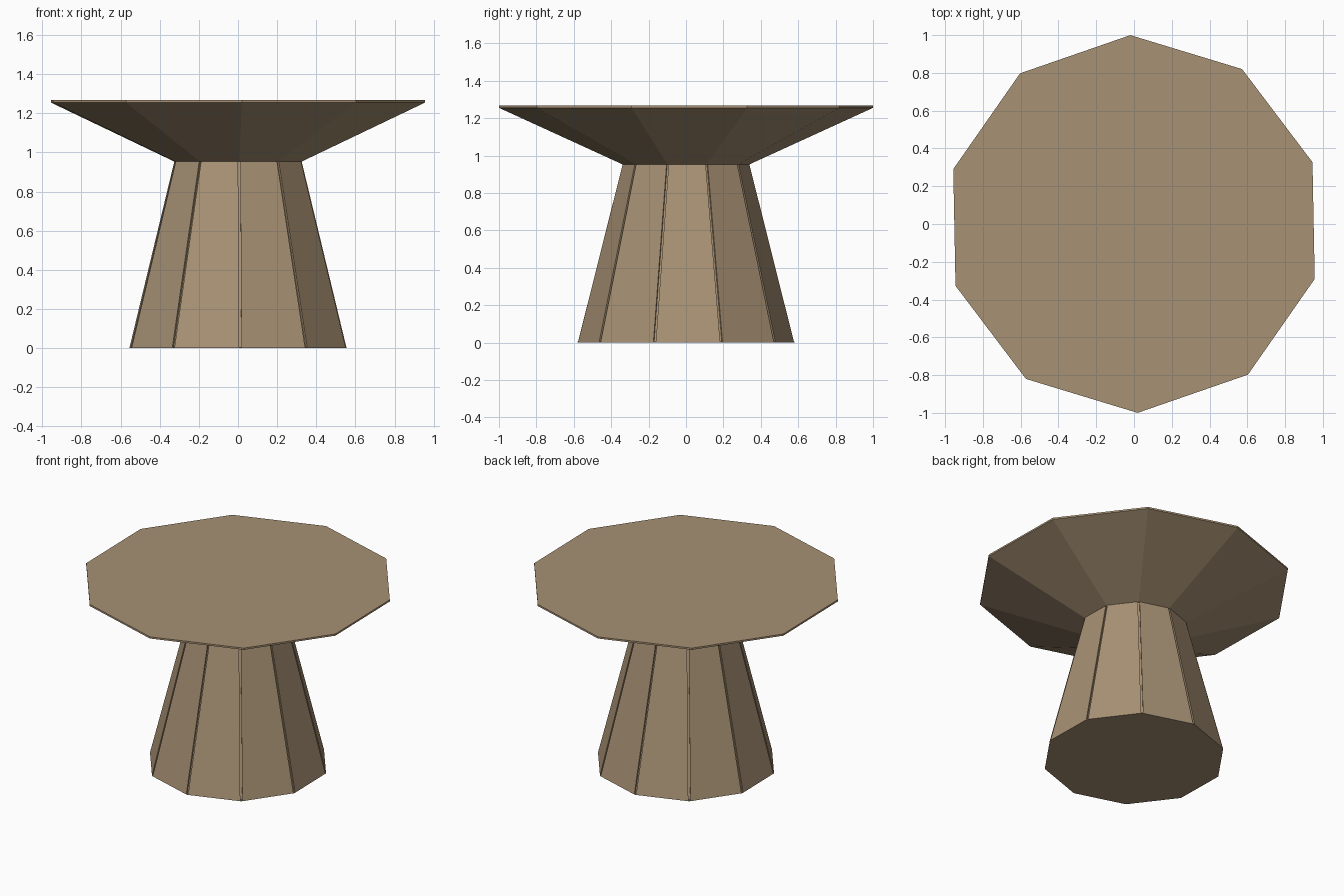
import bpy, bmesh, math
from mathutils import Vector

SIDES = 10
TURN = math.radians(91.1)

cube = bpy.data.objects.get("Cube")
if cube:
    bpy.data.objects.remove(cube, do_unlink=True)

wood = bpy.data.materials.new("tan_wood")
wood.use_nodes = True
COLOUR = (0.39, 0.285, 0.175, 1)
wood.diffuse_color = COLOUR
wood.node_tree.nodes["Principled BSDF"].inputs["Base Color"].default_value = COLOUR


def corner(i, r):
    a = TURN + math.tau * i / SIDES
    return Vector((r * math.cos(a), r * math.sin(a)))


def ring(r, gap=0, depth=0):
    """Decagon outline, optionally with a narrow groove cut at every corner."""
    pts = []
    for i in range(SIDES):
        c = corner(i, r)
        if not gap:
            pts.append(c)
            continue
        before = c + (corner(i - 1, r) - c).normalized() * gap
        after = c + (corner(i + 1, r) - c).normalized() * gap
        inward = -c.normalized() * depth
        pts += [before, before + inward, after + inward, after]
        # Seam down the middle of each panel
        pts.append((c + corner(i + 1, r)) / 2)
    return pts


def loft(name, levels):
    """Closed solid through a stack of (outline, height) levels."""
    bm = bmesh.new()
    rings = [[bm.verts.new((p.x, p.y, z)) for p in pts] for pts, z in levels]
    for lo, hi in zip(rings, rings[1:]):
        n = len(lo)
        for i in range(n):
            j = (i + 1) % n
            bm.faces.new((lo[i], lo[j], hi[j], hi[i]))
    bm.faces.new(rings[0][::-1])
    bm.faces.new(rings[-1])
    mesh = bpy.data.meshes.new(name)
    bm.to_mesh(mesh)
    bm.free()
    mesh.materials.append(wood)
    obj = bpy.data.objects.new(name, mesh)
    bpy.context.collection.objects.link(obj)
    return obj


# Thin foot plate under the pedestal
loft("foot_plate", [(ring(0.58), 0), (ring(0.579), 0.005)])
# Tapering pedestal of ten grooved panels
loft("pedestal", [(ring(0.579, 0.007, 0.012), 0.005),
                  (ring(0.34, 0.006, 0.012), 0.955)])
# Flared table top with a thin rim
loft("table_top", [(ring(0.34), 0.953), (ring(1.0), 1.255), (ring(1.0), 1.267)])
